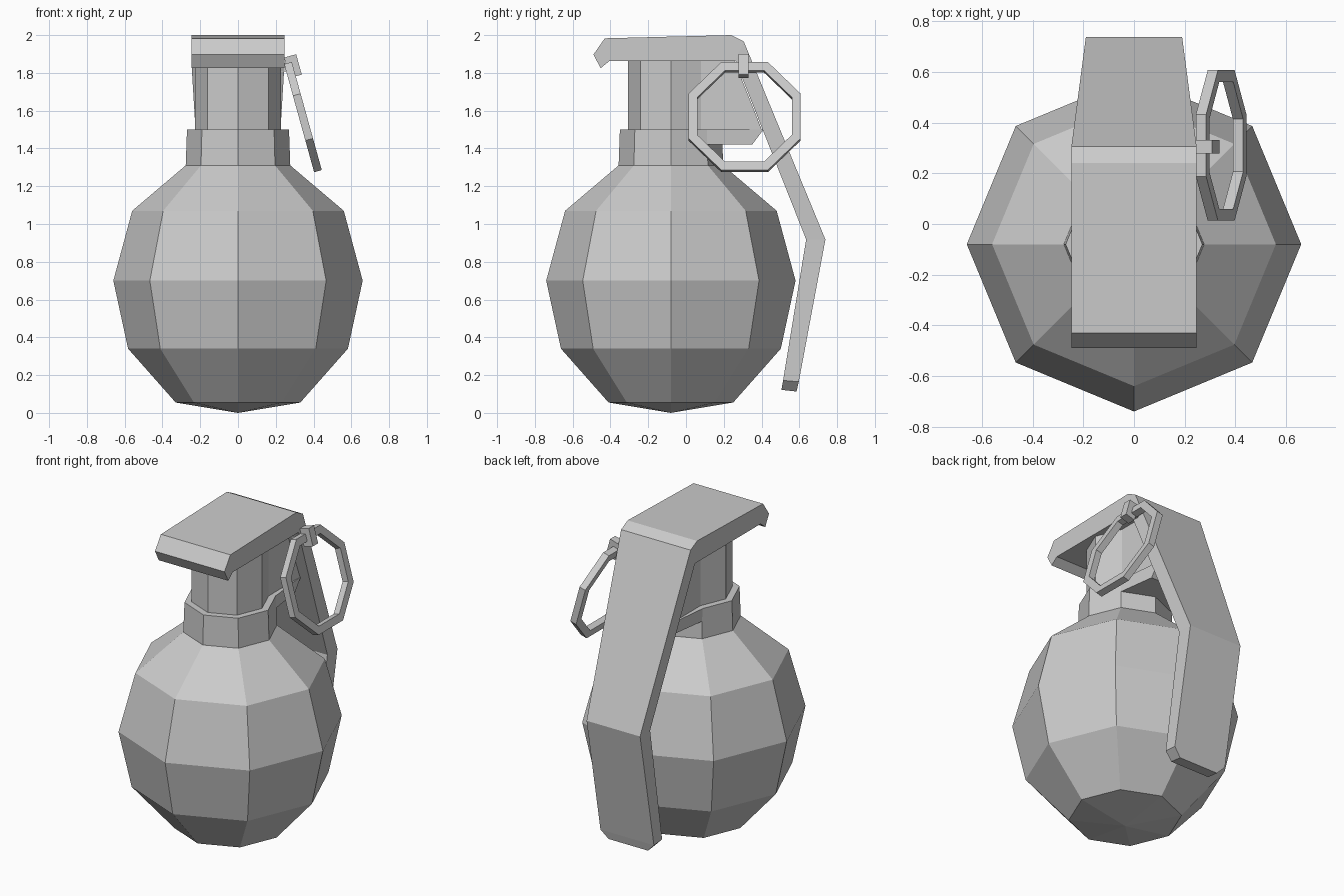
import bpy, bmesh, math
from mathutils import Matrix, Vector

if "Cube" in bpy.data.objects:
    bpy.data.objects.remove(bpy.data.objects["Cube"])

CY = -0.08  # axis of the round body


def finish(bm, name):
    bmesh.ops.recalc_face_normals(bm, faces=bm.faces)
    me = bpy.data.meshes.new(name)
    bm.to_mesh(me)
    bm.free()
    ob = bpy.data.objects.new(name, me)
    bpy.context.collection.objects.link(ob)
    return ob


def lathe(name, profile, closed=False, sides=8, offset=0.0):
    """Revolve (radius, z) points about local z; radius 0 gives a pole."""
    bm = bmesh.new()
    rings = []
    for r, z in profile:
        if r == 0:
            rings.append([bm.verts.new((0, 0, z))] * sides)
        else:
            rings.append([bm.verts.new((r * math.cos(a), r * math.sin(a), z))
                          for a in (math.tau * i / sides + offset for i in range(sides))])
    pairs = list(zip(rings, rings[1:]))
    if closed:
        pairs.append((rings[-1], rings[0]))
    for lo, hi in pairs:
        for i in range(sides):
            j = (i + 1) % sides
            bm.faces.new(list(dict.fromkeys((lo[i], lo[j], hi[j], hi[i]))))
    return finish(bm, name)


def strip(name, stations):
    """Mirrored solid: each station is ((y, z) outer, (y, z) inner, half width)."""
    bm = bmesh.new()
    loops = []
    for (yo, zo), (yi, zi), w in stations:
        loops.append([bm.verts.new(c) for c in
                      ((-w, yo, zo), (w, yo, zo), (w, yi, zi), (-w, yi, zi))])
    for a, b in zip(loops, loops[1:]):
        for i in range(4):
            j = (i + 1) % 4
            bm.faces.new((a[i], a[j], b[j], b[i]))
    bm.faces.new(loops[0])
    bm.faces.new(loops[-1])
    return finish(bm, name)


def box(name, size, matrix):
    bm = bmesh.new()
    bmesh.ops.create_cube(bm, size=1)
    bmesh.ops.scale(bm, vec=size, verts=bm.verts)
    ob = finish(bm, name)
    ob.matrix_world = matrix
    return ob


# Round body with collar and neck, all eight-sided
body = lathe("body", [(0, 0), (0.33, 0.055), (0.582, 0.34), (0.66, 0.70),
                      (0.56, 1.07), (0.277, 1.31), (0, 1.31)])
collar = lathe("collar", [(0, 1.305), (0.277, 1.305), (0.27, 1.50), (0, 1.50)])
neck = lathe("neck", [(0, 1.49), (0.227, 1.49), (0.227, 1.87), (0, 1.87)])
for part in (body, collar, neck):
    part.location.y = CY

# Hinge block behind the neck
strip("hinge_block", [((0.08, 1.88), (0.08, 1.49), 0.16),
                      ((0.25, 1.88), (0.405, 1.49), 0.16)])
strip("hinge_foot", [((0.11, 1.50), (0.11, 1.42), 0.193),
                     ((0.41, 1.50), (0.35, 1.42), 0.16)])

# Safety lever: front lip, flat top, then the bent arm down the back
strip("safety_lever", [
    ((-0.49, 1.897), (-0.452, 1.825), 0.247),
    ((-0.43, 1.983), (-0.405, 1.863), 0.247),
    ((0.24, 2.0), (0.22, 1.863), 0.247),
    ((0.306, 1.966), (0.262, 1.863), 0.247),
    ((0.738, 0.918), (0.636, 0.918), 0.19),
    ((0.597, 0.165), (0.514, 0.172), 0.19),
    ((0.585, 0.113), (0.505, 0.122), 0.14),
])

# Pull ring, pin loop and pin, the ring leaning outward at the bottom
tilt = Matrix.Rotation(math.radians(-15.5), 4, 'Y')
to_side = Matrix.Rotation(math.radians(90), 4, 'Y')
k = 1 / math.cos(math.pi / 8)
ro, ri, h = 0.297 * k, 0.25 * k, 0.021
ring = lathe("pull_ring", [(ro, -h), (ro, h), (ri, h), (ri, -h)],
             closed=True, offset=math.pi / 8)
ring.matrix_world = Matrix.Translation((0.344, 0.31, 1.566)) @ tilt @ to_side
box("pin_loop", (0.066, 0.053, 0.112), Matrix.Translation((0.291, 0.305, 1.836)) @ tilt)
box("pin", (0.16, 0.045, 0.045), Matrix.Translation((0.20, 0.305, 1.83)))
